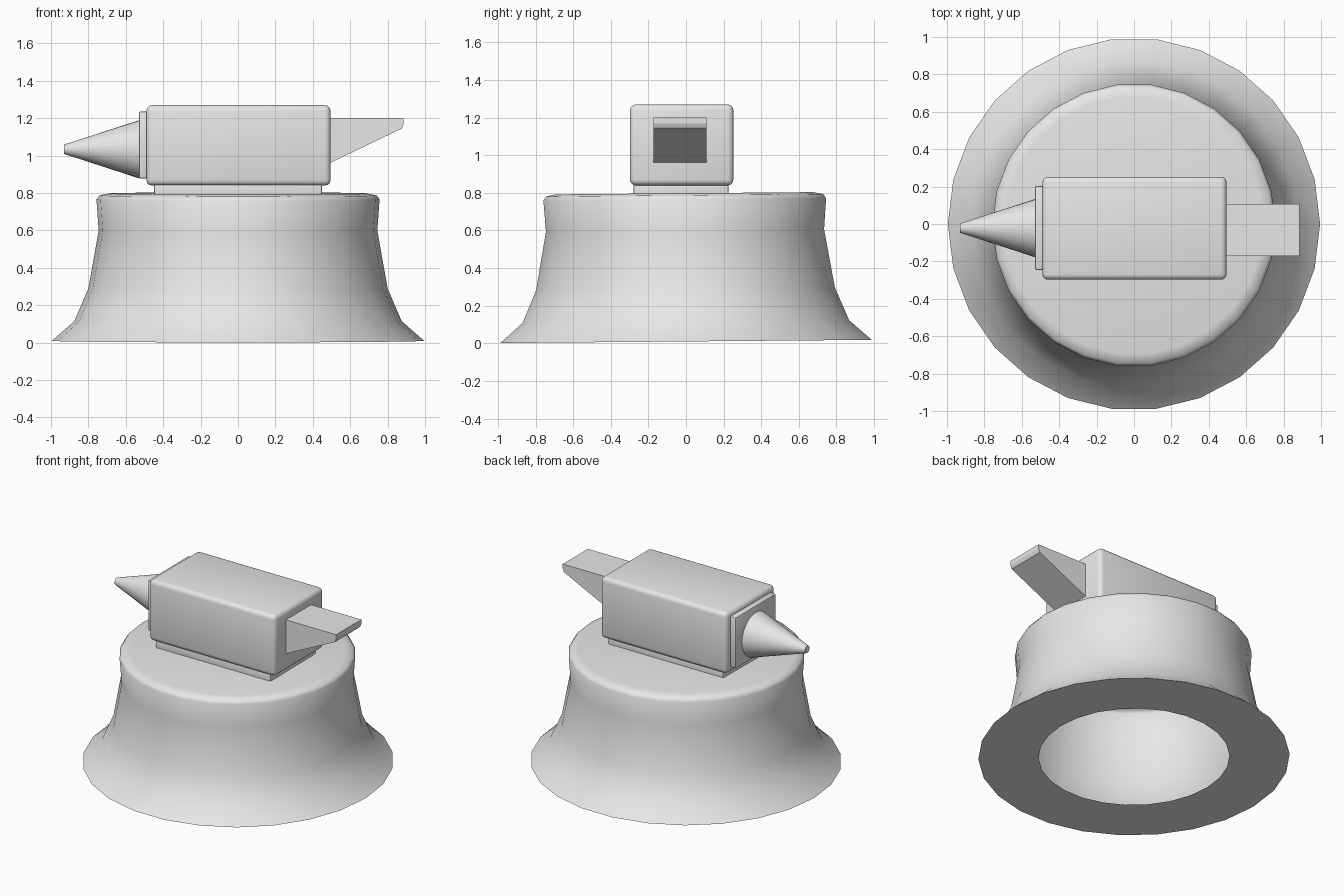
import bpy, bmesh, math
from mathutils import Matrix, Vector

if "Cube" in bpy.data.objects:
    bpy.data.objects.remove(bpy.data.objects["Cube"])

grey = bpy.data.materials.new("plain_grey")
grey.use_nodes = True
grey.diffuse_color = (0.8, 0.8, 0.8, 1)
grey.node_tree.nodes["Principled BSDF"].inputs["Base Color"].default_value = (0.8, 0.8, 0.8, 1)


def finish(name, bm, angle=None):
    mesh = bpy.data.meshes.new(name)
    bmesh.ops.recalc_face_normals(bm, faces=bm.faces)
    bm.to_mesh(mesh)
    bm.free()
    mesh.materials.append(grey)
    obj = bpy.data.objects.new(name, mesh)
    bpy.context.collection.objects.link(obj)
    if angle:
        bpy.ops.object.select_all(action="DESELECT")
        obj.select_set(True)
        bpy.context.view_layer.objects.active = obj
        bpy.ops.object.shade_smooth_by_angle(angle=math.radians(angle))
    return obj


def block(name, low, high, bevel=0.0, segments=2):
    low, high = Vector(low), Vector(high)
    bm = bmesh.new()
    bmesh.ops.create_cube(bm, size=1)
    bmesh.ops.scale(bm, vec=high - low, verts=bm.verts)
    bmesh.ops.translate(bm, vec=(low + high) / 2, verts=bm.verts)
    if bevel:
        bmesh.ops.bevel(bm, geom=bm.edges[:], offset=bevel, segments=segments,
                        profile=0.5, affect="EDGES")
    return finish(name, bm, 35 if bevel else None)


# Flared hollow stand: underside ring, curved wall, closed top
SIDES = 26
profile = [(0.61, 0.01), (0.995, 0.01), (0.875, 0.115), (0.8, 0.29), (0.745, 0.6),
           (0.757, 0.765), (0.742, 0.787), (0.69, 0.798)]
bm = bmesh.new()
rings = [[bm.verts.new((r * math.cos(math.tau * i / SIDES), r * math.sin(math.tau * i / SIDES), z))
          for i in range(SIDES)] for r, z in profile]
for a, b in zip(rings, rings[1:]):
    for i in range(SIDES):
        j = (i + 1) % SIDES
        bm.faces.new((a[i], a[j], b[j], b[i]))
bm.faces.new(rings[-1])
# The stand leans very slightly to the front
bmesh.ops.rotate(bm, verts=bm.verts, cent=(0, 0, 0), matrix=Matrix.Rotation(math.radians(0.5), 3, "X"))
finish("stand", bm, 60)

# Anvil body, foot and horn collar
block("anvil_foot", (-0.45, -0.28, 0.76), (0.45, 0.227, 0.86), 0.012)
block("anvil_body", (-0.49, -0.298, 0.84), (0.495, 0.252, 1.27), 0.03, 3)
block("horn_collar", (-0.53, -0.245, 0.877), (-0.48, 0.203, 1.235), 0.008)

# Conical horn
bm = bmesh.new()
bmesh.ops.create_cone(bm, cap_ends=True, segments=32, radius1=0.155, radius2=0.025, depth=0.4)
bmesh.ops.rotate(bm, verts=bm.verts, cent=(0, 0, 0), matrix=Matrix.Rotation(-math.pi / 2, 3, "Y"))
bmesh.ops.translate(bm, verts=bm.verts, vec=(-0.73, -0.022, 1.034))
finish("horn", bm, 40)

# Wedge-shaped heel
bm = bmesh.new()
outline = [(0.48, 0.955), (0.876, 1.145), (0.886, 1.17), (0.886, 1.2), (0.48, 1.2)]
side = bm.faces.new([bm.verts.new((x, -0.172, z)) for x, z in outline])
extruded = bmesh.ops.extrude_face_region(bm, geom=[side])
bmesh.ops.translate(bm, vec=(0, 0.28, 0),
                    verts=[v for v in extruded["geom"] if isinstance(v, bmesh.types.BMVert)])
# The starting face stays in place and closes the near side
if not any(f.is_valid and all(v.co.y < -0.17 for v in f.verts) for f in bm.faces):
    bmesh.ops.holes_fill(bm, edges=bm.edges)
finish("heel", bm)
